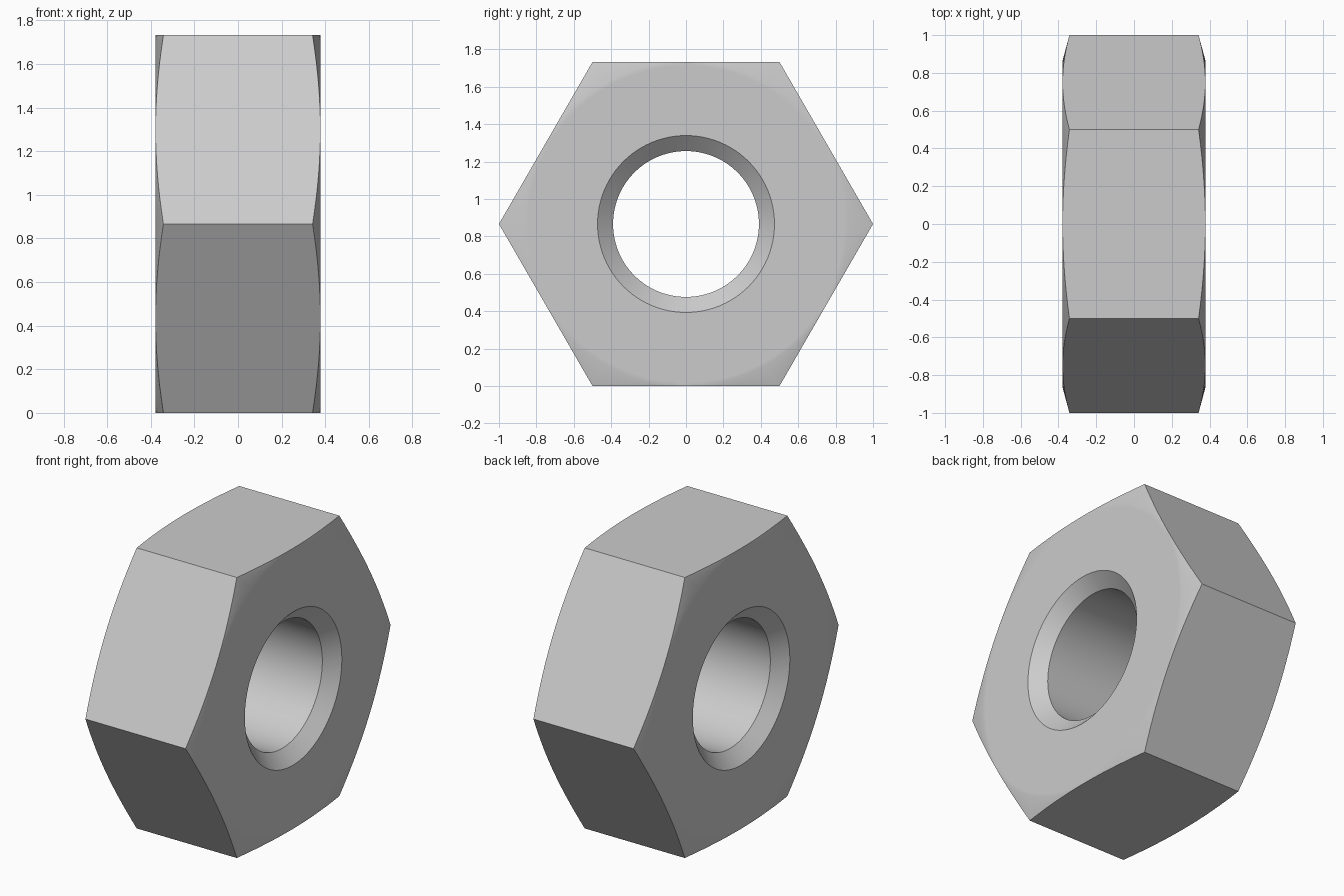
import bpy, bmesh
from math import pi, cos, sin, radians

cube = bpy.data.objects.get("Cube")
if cube:
    bpy.data.objects.remove(cube)

SEG = 96                      # divisible by 12, so corners and flats get vertices
APOTHEM = cos(pi / 6)
HALF = 0.378                  # half thickness
BORE, SINK, DEPTH = 0.39, 0.473, 0.075
CHAMFER = 0.036               # axial drop of the chamfer cone at the corners

steel = bpy.data.materials.new("light grey steel")
steel.use_nodes = True
steel.diffuse_color = (0.6, 0.6, 0.6, 1)
steel.node_tree.nodes["Principled BSDF"].inputs["Base Color"].default_value = (0.6, 0.6, 0.6, 1)


def hex_radius(a):
    # flats face up and down, corners point to the front and back
    return APOTHEM / cos((a % (pi / 3)) - pi / 6)


def profile(a):
    # half section from the bore outward, mirrored to the other face
    r = hex_radius(a)
    edge = HALF - CHAMFER * (r - APOTHEM) / (1 - APOTHEM)
    half = [(HALF - DEPTH, BORE), (HALF, SINK), (HALF, APOTHEM - 0.02),
            (HALF, APOTHEM), (edge, r)]
    return half + [(-x, rad) for x, rad in reversed(half)]


# Sweep the section around the x axis
bm = bmesh.new()
sections = []
for i in range(SEG):
    a = 2 * pi * i / SEG
    sections.append([bm.verts.new((x, r * cos(a), APOTHEM + r * sin(a)))
                     for x, r in profile(a)])
for i, s in enumerate(sections):
    t = sections[(i + 1) % SEG]
    for j in range(len(s)):
        k = (j + 1) % len(s)
        bm.faces.new((s[j], s[k], t[k], t[j]))

# Close the chamfer where it vanishes at the middle of each flat
bmesh.ops.remove_doubles(bm, verts=bm.verts, dist=0.00005)
bmesh.ops.recalc_face_normals(bm, faces=bm.faces)
mesh = bpy.data.meshes.new("hex_nut")
bm.to_mesh(mesh)
bm.free()
mesh.materials.append(steel)
nut = bpy.data.objects.new("hex_nut", mesh)
bpy.context.collection.objects.link(nut)

# Smooth bore and chamfers, crisp flats
bpy.ops.object.select_all(action="DESELECT")
nut.select_set(True)
bpy.context.view_layer.objects.active = nut
bpy.ops.object.shade_smooth_by_angle(angle=radians(30))
